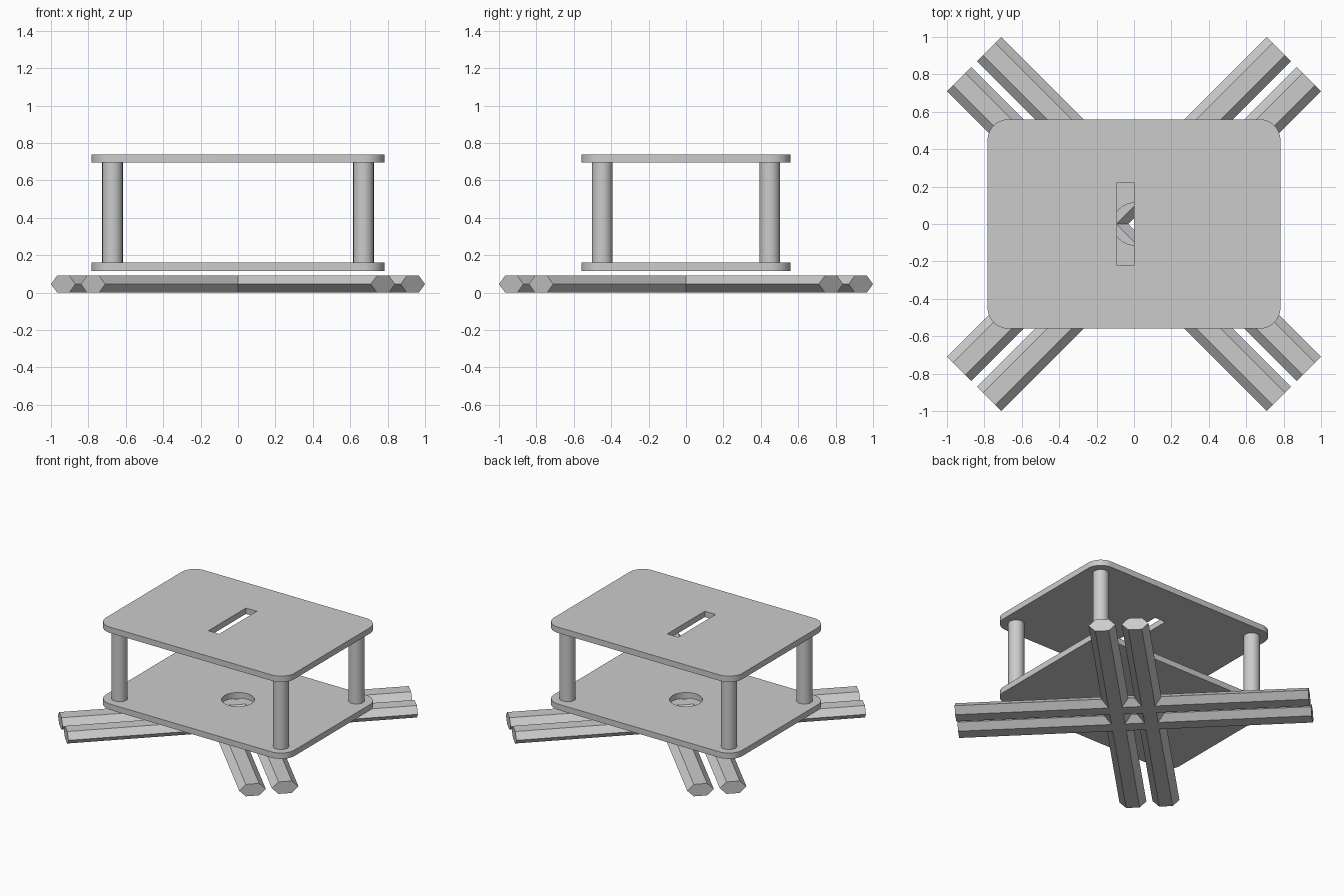
import bpy, bmesh
from math import cos, sin, pi
from mathutils import Matrix

if "Cube" in bpy.data.objects:
    bpy.data.objects.remove(bpy.data.objects["Cube"])

GREY = (0.6, 0.6, 0.6, 1)
grey = bpy.data.materials.new("light_grey")
grey.use_nodes = True
grey.diffuse_color = GREY
grey.node_tree.nodes["Principled BSDF"].inputs["Base Color"].default_value = GREY

HALF_X, HALF_Y, CORNER = 0.783, 0.56, 0.112
THICK = 0.044
LOWER_Z, UPPER_Z = 0.116, 0.694


def prism(name, outline, height, matrix, smooth=False):
    """Extrude a flat outline along its local z axis and place it."""
    bm = bmesh.new()
    base = bm.faces.new([bm.verts.new((x, y, 0)) for x, y in outline])
    walls = bmesh.ops.extrude_face_region(bm, geom=[base])["geom"]
    tops = [v for v in walls if isinstance(v, bmesh.types.BMVert)]
    bmesh.ops.translate(bm, verts=tops, vec=(0, 0, height))
    bm.transform(matrix)
    bmesh.ops.recalc_face_normals(bm, faces=bm.faces)
    mesh = bpy.data.meshes.new(name)
    bm.to_mesh(mesh)
    bm.free()
    mesh.materials.append(grey)
    obj = bpy.data.objects.new(name, mesh)
    bpy.context.collection.objects.link(obj)
    if smooth:
        make_smooth(obj)
    return obj


def make_smooth(obj):
    bpy.ops.object.select_all(action="DESELECT")
    obj.select_set(True)
    bpy.context.view_layer.objects.active = obj
    bpy.ops.object.shade_smooth_by_angle(angle=pi / 6)


def ellipse(rx, ry, count):
    return [(rx * cos(2 * pi * i / count), ry * sin(2 * pi * i / count)) for i in range(count)]


def rounded_rectangle(hx, hy, radius, steps=12):
    points = []
    for quarter, (sx, sy) in enumerate([(1, 1), (-1, 1), (-1, -1), (1, -1)]):
        for i in range(steps + 1):
            a = (quarter + i / steps) * pi / 2
            points.append((sx * (hx - radius) + radius * cos(a),
                           sy * (hy - radius) + radius * sin(a)))
    return points


def plate(name, z, hole):
    """Rounded plate with a hole cut straight through."""
    obj = prism(name, rounded_rectangle(HALF_X, HALF_Y, CORNER), THICK,
                Matrix.Translation((0, 0, z)))
    cutter = prism(name + "_cutter", hole, THICK * 3, Matrix.Translation((0, 0, z - THICK)))
    cutter.hide_render = True
    mod = obj.modifiers.new("hole", "BOOLEAN")
    mod.operation, mod.solver, mod.object = "DIFFERENCE", "EXACT", cutter
    bpy.context.view_layer.objects.active = obj
    bpy.ops.object.modifier_apply(modifier=mod.name)
    bpy.data.objects.remove(cutter)
    make_smooth(obj)


# Plates: round hole below, offset slot above
plate("lower_plate", LOWER_Z, ellipse(0.112, 0.112, 48))
plate("upper_plate", UPPER_Z, [(-0.09, -0.223), (0, -0.223), (0, 0.223), (-0.09, 0.223)])

# Corner posts, concentric with the rounded corners
for sx, side in ((-1, "right"), (1, "left")):
    for sy, end in ((-1, "front"), (1, "back")):
        spot = Matrix.Translation((sx * (HALF_X - CORNER), sy * (HALF_Y - CORNER), LOWER_Z + THICK))
        prism(f"{end}_{side}_post", ellipse(0.055, 0.055, 40),
              UPPER_Z - LOWER_Z - THICK, spot, smooth=True)

# Crossed pairs of flattened hexagonal bars
BAR_HALF = 1.209
hexagon = ellipse(0.092, 0.045 / sin(pi / 3), 6)
for direction, angle in (("rising", pi / 4), ("falling", -pi / 4)):
    for offset, label in ((-0.113, "first"), (0.113, "second")):
        place = (Matrix.Rotation(angle, 4, "Z")
                 @ Matrix.Translation((offset, BAR_HALF, 0.045))
                 @ Matrix.Rotation(pi / 2, 4, "X"))
        prism(f"{direction}_{label}_bar", hexagon, BAR_HALF * 2, place)
